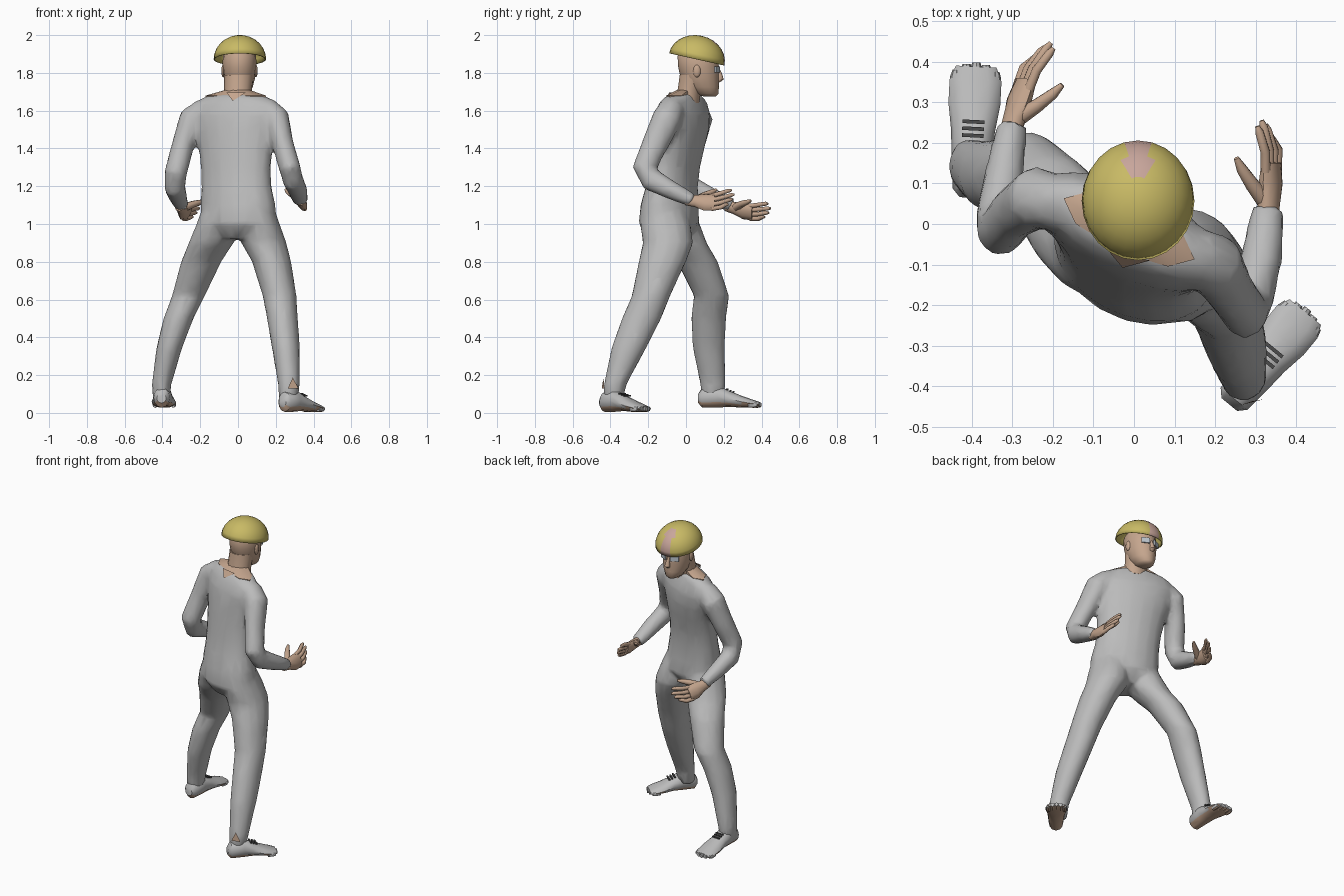
import bpy, bmesh, math
from mathutils import Vector, Matrix

if "Cube" in bpy.data.objects:
    bpy.data.objects.remove(bpy.data.objects["Cube"], do_unlink=True)


def material(name, rgb):
    m = bpy.data.materials.new(name)
    m.use_nodes = True
    m.diffuse_color = (*rgb, 1)
    m.node_tree.nodes["Principled BSDF"].inputs["Base Color"].default_value = (*rgb, 1)
    return m


GREY = material("suit grey", (0.50, 0.50, 0.50))
SKIN = material("skin", (0.56, 0.38, 0.27))
YELLOW = material("helmet yellow", (0.58, 0.49, 0.13))
PINK = material("helmet patch pink", (0.58, 0.38, 0.33))
LENS = material("goggle pale blue", (0.52, 0.58, 0.64))
DARK = material("lace dark grey", (0.07, 0.07, 0.07))


def finish(bm, name, mats, angle=40):
    bmesh.ops.recalc_face_normals(bm, faces=bm.faces)
    me = bpy.data.meshes.new(name)
    bm.to_mesh(me)
    bm.free()
    for m in mats:
        me.materials.append(m)
    ob = bpy.data.objects.new(name, me)
    bpy.context.collection.objects.link(ob)
    smooth(ob, angle)
    return ob


def smooth(ob, angle):
    bpy.ops.object.select_all(action='DESELECT')
    ob.select_set(True)
    bpy.context.view_layer.objects.active = ob
    bpy.ops.object.shade_smooth_by_angle(angle=math.radians(angle))


def loft(bm, rings, n=14):
    """Skin a list of (centre, u, v) elliptical rings and cap both ends."""
    rows = []
    for c, u, v in rings:
        rows.append([bm.verts.new(c + u * math.cos(2 * math.pi * i / n) + v * math.sin(2 * math.pi * i / n))
                     for i in range(n)])
    for a, b in zip(rows, rows[1:]):
        for i in range(n):
            j = (i + 1) % n
            bm.faces.new((a[i], a[j], b[j], b[i]))
    bm.faces.new(rows[0][::-1])
    bm.faces.new(rows[-1])


def stack(bm, sections, yaw=0.0, n=14):
    """Horizontal rings: (x, y, z, rx, ry)."""
    u, v = (Vector((math.cos(yaw), math.sin(yaw), 0)), Vector((-math.sin(yaw), math.cos(yaw), 0)))
    loft(bm, [(Vector((x, y, z)), u * rx, v * ry) for x, y, z, rx, ry in sections], n)


def tube(bm, pts, side, n=10):
    """Rings across a path: (point, half width along side, half depth)."""
    side = Vector(side)
    rings = []
    for i, (p, a, b) in enumerate(pts):
        t = (Vector(pts[min(i + 1, len(pts) - 1)][0]) - Vector(pts[max(i - 1, 0)][0])).normalized()
        u = (side - t * side.dot(t)).normalized()
        rings.append((Vector(p), u * a, t.cross(u) * b))
    loft(bm, rings, n)


def blob(bm, loc, scale, seg=10):
    bmesh.ops.create_uvsphere(bm, u_segments=seg, v_segments=seg // 2 + 1, radius=1,
                              matrix=Matrix.Translation(loc) @ Matrix.Diagonal((*scale, 1)))


# Suit: torso, arms and legs fused into one skin
YAW = math.radians(-25)
bm = bmesh.new()
stack(bm, [(0, -0.09, 0.92, 0.10, 0.09), (0.005, -0.09, 1.0, 0.205, 0.15), (0, -0.088, 1.1, 0.21, 0.138),
           (-0.008, -0.075, 1.2, 0.197, 0.122), (-0.012, -0.06, 1.3, 0.197, 0.117), (-0.012, -0.042, 1.4, 0.21, 0.12),
           (-0.015, -0.024, 1.5, 0.235, 0.12), (-0.015, -0.018, 1.58, 0.252, 0.112),
           (-0.015, -0.015, 1.64, 0.232, 0.09), (-0.01, -0.01, 1.674, 0.18, 0.074),
           (-0.005, -0.005, 1.688, 0.10, 0.062)], YAW, 18)
stack(bm, [(-0.098, -0.06, 1.06, 0.10, 0.11), (-0.108, -0.05, 1.0, 0.112, 0.125), (-0.142, -0.01, 0.9, 0.12, 0.122),
           (-0.195, 0.06, 0.8, 0.107, 0.11), (-0.262, 0.135, 0.62, 0.088, 0.094), (-0.315, 0.12, 0.5, 0.08, 0.094),
           (-0.362, 0.12, 0.35, 0.069, 0.086), (-0.405, 0.143, 0.15, 0.052, 0.068), (-0.405, 0.14, 0.07, 0.046, 0.06)])
stack(bm, [(0.10, -0.12, 1.06, 0.10, 0.12), (0.11, -0.11, 1.0, 0.112, 0.135), (0.137, -0.095, 0.9, 0.12, 0.135),
           (0.178, -0.125, 0.8, 0.104, 0.127), (0.22, -0.185, 0.62, 0.09, 0.103), (0.235, -0.235, 0.5, 0.082, 0.105),
           (0.253, -0.30, 0.35, 0.075, 0.094), (0.27, -0.375, 0.15, 0.058, 0.061), (0.265, -0.385, 0.06, 0.05, 0.05)])
ARMS = {
    "right": [((-0.18, 0.05, 1.60), 0.07, 0.07), ((-0.24, 0.065, 1.56), 0.073, 0.078),
              ((-0.293, 0.03, 1.41), 0.06, 0.068), ((-0.33, -0.018, 1.27), 0.06, 0.062),
              ((-0.335, 0.02, 1.195), 0.056, 0.062), ((-0.32, 0.12, 1.15), 0.05, 0.05),
              ((-0.30, 0.245, 1.10), 0.038, 0.036)],
    "left": [((0.14, -0.075, 1.61), 0.07, 0.07), ((0.20, -0.10, 1.56), 0.073, 0.08),
             ((0.238, -0.165, 1.42), 0.058, 0.07), ((0.275, -0.22, 1.295), 0.058, 0.064),
             ((0.29, -0.185, 1.235), 0.056, 0.062), ((0.315, -0.08, 1.18), 0.052, 0.05),
             ((0.33, 0.035, 1.125), 0.042, 0.036)]}
for pts in ARMS.values():
    tube(bm, pts, (1, 0, 0), 12)
suit = finish(bm, "suit", [GREY])
rm = suit.modifiers.new("fuse", 'REMESH')
rm.mode, rm.voxel_size = 'VOXEL', 0.014
sm = suit.modifiers.new("soften", 'SMOOTH')
sm.factor, sm.iterations = 0.5, 4
suit.modifiers.new("low_poly", 'DECIMATE').ratio = 0.13
for mod in ("fuse", "soften", "low_poly"):
    bpy.ops.object.modifier_apply(modifier=mod)
smooth(suit, 45)


# Feet with bare soles and laces across the instep
def foot(name, heel, toe, lift):
    heel, toe = Vector((*heel, lift)), Vector((*toe, lift))
    d = (toe - heel).normalized()
    length = (toe - heel).length
    w = Vector((-d.y, d.x, 0))
    up = Vector((0, 0, 1))
    bm = bmesh.new()
    rings = []
    for t, half, low, high in ((0.0, 0.025, 0.03, 0.08), (0.06, 0.043, 0.006, 0.11), (0.3, 0.05, 0.006, 0.125),
                               (0.48, 0.054, 0.01, 0.095), (0.68, 0.064, 0.006, 0.068), (0.85, 0.064, 0.006, 0.048),
                               (0.95, 0.05, 0.01, 0.036)):
        rings.append((heel + d * length * t + up * (low + high) / 2, w * half, up * (high - low) / 2))
    loft(bm, rings, 12)
    for i in range(5):
        s = (i - 2) * 0.024
        c = heel + d * (length * 0.93 - 9 * s * s) + w * s + up * 0.021
        tube(bm, [(c - d * 0.03, 0.013, 0.015), (c, 0.015, 0.016), (c + d * 0.017, 0.010, 0.012)], w, 8)
    bmesh.ops.recalc_face_normals(bm, faces=bm.faces)
    for f in bm.faces:
        f.material_index = 1 if f.normal.z < -0.45 else 0
    finish(bm, name, [GREY, SKIN])
    bm = bmesh.new()
    for i in range(3):
        c = heel + d * (length * 0.45 + 0.017 * i) + up * (0.102 - 0.006 * i)
        rot = Matrix((d, w, up)).transposed().to_4x4()
        bmesh.ops.create_cube(bm, size=1, matrix=Matrix.Translation(c) @ rot @ Matrix.Diagonal((0.009, 0.054, 0.008, 1)))
    finish(bm, name + "_laces", [DARK])


foot("right_foot", (-0.405, 0.065), (-0.388, 0.405), 0.022)
foot("left_foot", (0.235, -0.445), (0.432, -0.205), 0)


# Skin showing at the back of the left ankle and at the nape
def skin_patch(name, corners):
    bm = bmesh.new()
    bm.faces.new([bm.verts.new(p) for p in corners])
    finish(bm, name, [SKIN])


skin_patch("ankle_patch", ((0.264, -0.446, 0.13), (0.32, -0.432, 0.13), (0.290, -0.437, 0.187)))
skin_patch("nape_patch", ((-0.028, -0.108, 1.652), (0.04, -0.09, 1.695), (-0.06, -0.07, 1.695)))


# Hands: cupped palm facing inward, four fanned fingers and a raised thumb
def hand(name, wrist, tip, w, inward):
    wrist, tip = Vector(wrist), Vector(tip)
    d = (tip - wrist).normalized()
    w = Vector(w)
    w = (w - d * w.dot(d)).normalized()
    n = d.cross(w) * inward

    def at(t, s, h=0.0):
        return wrist + d * t + w * s + n * h
    bm = bmesh.new()
    tube(bm, [(at(-0.03, 0.005), 0.03, 0.026), (at(0.02, -0.005), 0.035, 0.027), (at(0.07, -0.018), 0.048, 0.026),
              (at(0.12, -0.022), 0.046, 0.019)], w)
    for i, reach in enumerate((0.19, 0.215, 0.227, 0.215)):
        s = (i - 1.5) * 0.024
        tube(bm, [(at(0.10, s - 0.022), 0.013, 0.013), (at(0.15, s * 1.1 - 0.016, -0.003), 0.0125, 0.0125),
                  (at(reach - 0.015, s * 1.1, 0.006), 0.011, 0.011), (at(reach, s * 1.1 + 0.003, 0.01), 0.006, 0.006)], w, 8)
    tube(bm, [(at(0.03, 0.005, 0.008), 0.022, 0.022), (at(0.07, 0.035, 0.028), 0.018, 0.018),
              (at(0.11, 0.058, 0.046), 0.014, 0.014), (at(0.137, 0.072, 0.054), 0.007, 0.007)], w - n, 8)
    finish(bm, name, [SKIN], 50)


hand("right_hand", (-0.30, 0.24, 1.09), (-0.22, 0.45, 1.072), (0.38, -0.12, 0.9), 1)
hand("left_hand", (0.33, 0.03, 1.125), (0.33, 0.255, 1.145), (-0.38, 0, 0.9), -1)

# Neck with a skin collar lying on the shoulders
bm = bmesh.new()
stack(bm, [(-0.012, -0.012, 1.66, 0.172, 0.06), (-0.012, -0.012, 1.679, 0.178, 0.062),
           (-0.003, 0.005, 1.71, 0.07, 0.05)], YAW, 8)
stack(bm, [(0, 0.005, 1.64, 0.074, 0.066), (0, 0.02, 1.72, 0.073, 0.064), (0.005, 0.04, 1.79, 0.078, 0.075)])
finish(bm, "neck", [SKIN])

# Head with nose, lips and ears
bm = bmesh.new()
stack(bm, [(0.008, 0.125, 1.676, 0.028, 0.034), (0.008, 0.108, 1.69, 0.05, 0.064), (0.008, 0.09, 1.725, 0.07, 0.084),
           (0.008, 0.073, 1.775, 0.083, 0.102), (0.008, 0.067, 1.83, 0.09, 0.108), (0.008, 0.06, 1.89, 0.088, 0.105),
           (0.008, 0.06, 1.94, 0.06, 0.07)], 0, 16)
tube(bm, [((0.008, 0.165, 1.825), 0.009, 0.01), ((0.008, 0.178, 1.79), 0.012, 0.014),
          ((0.008, 0.183, 1.768), 0.018, 0.017), ((0.008, 0.172, 1.757), 0.012, 0.01)], (1, 0, 0), 8)
blob(bm, (0.008, 0.162, 1.73), (0.024, 0.012, 0.009))
for s in (-1, 1):
    blob(bm, (0.008 + s * 0.087, 0.058, 1.81), (0.010, 0.02, 0.034))
finish(bm, "head", [SKIN], 50)

# Goggles: two curved-in lens plates
bm = bmesh.new()
for s in (-1, 1):
    m = Matrix.Translation((0.008 + s * 0.04, 0.166, 1.818)) @ Matrix.Rotation(s * -0.45, 4, 'Z')
    bmesh.ops.create_cube(bm, size=1, matrix=m @ Matrix.Diagonal((0.052, 0.008, 0.034, 1)))
finish(bm, "goggles", [LENS])

# Helmet: tilted open dome with a patch at the front
bm = bmesh.new()
bmesh.ops.create_uvsphere(bm, u_segments=24, v_segments=14, radius=1)
bmesh.ops.delete(bm, geom=[v for v in bm.verts if v.co.z < -0.01], context='VERTS')
for f in bm.faces:
    c = f.calc_center_median()
    f.material_index = 1 if c.y > 0.3 and abs(c.x) < 0.24 else 0
bm.transform(Matrix.Translation((0.01, 0.057, 1.872)) @ Matrix.Rotation(math.radians(-12.5), 4, 'X')
             @ Matrix.Diagonal((0.139, 0.150, 0.127, 1)))
helmet = finish(bm, "helmet", [YELLOW, PINK])
shell = helmet.modifiers.new("shell", 'SOLIDIFY')
shell.thickness, shell.offset = 0.006, -1
